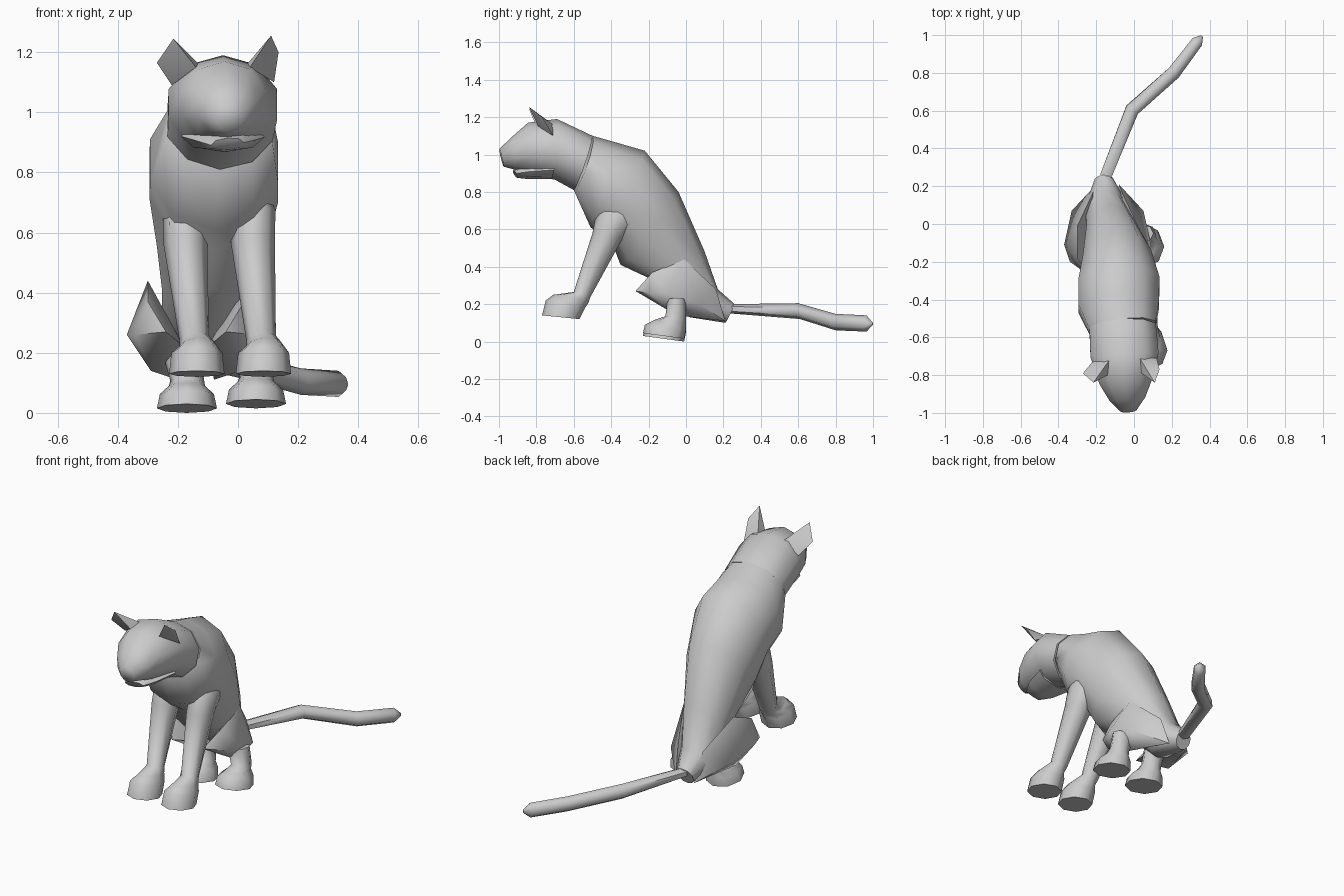
import bpy, bmesh
from math import sin, cos, pi, radians
from mathutils import Vector as V


def finish(name, bm):
    bmesh.ops.recalc_face_normals(bm, faces=bm.faces[:])
    me = bpy.data.meshes.new(name)
    bm.to_mesh(me)
    bm.free()
    ob = bpy.data.objects.new(name, me)
    bpy.context.collection.objects.link(ob)
    return ob


def loft(name, rings, n=8):
    """rings: (x, first (y, z), opposite (y, z), half width)"""
    bm = bmesh.new()
    data = [(V((x, *a)), V((x, *b)), w) for x, a, b, w in rings]
    mids = [(a + b) / 2 for a, b, w in data]
    loops = []
    for i, (a, b, w) in enumerate(data):
        tan = mids[min(i + 1, len(mids) - 1)] - mids[max(i - 1, 0)]
        up = (a - b) / 2
        side = up.cross(tan).normalized() * w
        loops.append([bm.verts.new(mids[i] + up * cos(2 * pi * k / n) + side * sin(2 * pi * k / n))
                      for k in range(n)])
    for p, q in zip(loops, loops[1:]):
        for k in range(n):
            bm.faces.new((p[k], p[(k + 1) % n], q[(k + 1) % n], q[k]))
    bm.faces.new(loops[0])
    bm.faces.new(loops[-1])
    return finish(name, bm)


def hull(name, pts):
    bm = bmesh.new()
    for p in pts:
        bm.verts.new(p)
    bmesh.ops.convex_hull(bm, input=bm.verts[:])
    return finish(name, bm)


# Torso, from neck down to tail base
loft("torso", [
    (-0.06, (-0.50, 1.10), (-0.60, 0.81), 0.185),
    (-0.08, (-0.36, 1.06), (-0.51, 0.61), 0.225),
    (-0.08, (-0.22, 1.02), (-0.40, 0.54), 0.225),
    (-0.09, (-0.04, 0.80), (-0.35, 0.41), 0.19),
    (-0.12, (0.10, 0.48), (-0.20, 0.34), 0.14),
    (-0.15, (0.17, 0.28), (0.02, 0.13), 0.11),
    (-0.16, (0.26, 0.20), (0.21, 0.10), 0.05)], 10)

# Head with muzzle, and lower jaw below the mouth
loft("head", [
    (-0.06, (-0.50, 1.10), (-0.60, 0.81), 0.185),
    (-0.05, (-0.69, 1.19), (-0.70, 0.865), 0.19),
    (-0.045, (-0.845, 1.17), (-0.83, 0.89), 0.145),
    (-0.035, (-0.93, 1.095), (-0.92, 0.92), 0.10),
    (-0.03, (-0.998, 1.03), (-0.975, 0.935), 0.045)], 10)
loft("lower_jaw", [
    (-0.05, (-0.70, 0.97), (-0.72, 0.868), 0.14),
    (-0.045, (-0.84, 0.95), (-0.84, 0.868), 0.105),
    (-0.035, (-0.925, 0.915), (-0.90, 0.875), 0.055)])

# Ears
hull("left_ear", [(-0.215, -0.84, 1.245), (-0.27, -0.79, 1.165), (-0.22, -0.73, 1.09),
                  (-0.13, -0.72, 1.16), (-0.14, -0.80, 1.15)])
hull("right_ear", [(0.11, -0.84, 1.255), (0.135, -0.77, 1.20), (0.12, -0.71, 1.10),
                   (0.03, -0.71, 1.16), (0.04, -0.79, 1.15)])

# Legs: per side, x positions of paw and shoulder / foot
for side, paw, top, foot, s, dz in (("left", -0.137, -0.175, -0.17, -1, 0),
                                    ("right", 0.085, 0.05, 0.06, 1, 0.015)):
    loft(side + "_front_leg", [
        (paw, (-0.77, 0.14), (-0.57, 0.12), 0.092),
        (paw, (-0.75, 0.22), (-0.54, 0.18), 0.085),
        (paw, (-0.71, 0.25), (-0.52, 0.21), 0.058),
        ((paw * 3 + top) / 4, (-0.60, 0.265), (-0.51, 0.24), 0.05),
        (top, (-0.50, 0.58), (-0.34, 0.55), 0.073),
        (top, (-0.48, 0.68), (-0.25, 0.66), 0.075),
        (top - s * 0.02, (-0.40, 0.77), (-0.31, 0.74), 0.05)])
    loft(side + "_hind_foot", [
        (foot, (-0.23, 0.03 + dz), (-0.01, dz), 0.10),
        (foot, (-0.22, 0.075 + dz), (0.0, 0.05 + dz), 0.09),
        (foot, (-0.17, 0.10 + dz), (0.0, 0.08 + dz), 0.06),
        (foot, (-0.11, 0.12 + dz), (0.0, 0.11 + dz), 0.056),
        (foot - 0.02, (-0.10, 0.22), (0.0, 0.22), 0.065)])
    # Folded thigh
    hull(side + "_thigh", [(-0.14 + s * d, y, z) for d, y, z in (
        (0.23, -0.11, 0.26), (0.20, -0.20, 0.26), (0.19, 0.07, 0.20), (0.16, -0.01, 0.44),
        (0.16, -0.18, 0.37), (0.10, -0.27, 0.27), (0.08, 0.16, 0.28), (0.06, 0.21, 0.11),
        (0.15, -0.05, 0.14), (0.04, -0.12, 0.22))])

# Tail
loft("tail", [
    (-0.155, (0.24, 0.20), (0.24, 0.15), 0.035),
    (-0.01, (0.60, 0.205), (0.61, 0.12), 0.042),
    (0.21, (0.80, 0.148), (0.80, 0.06), 0.042),
    (0.335, (0.965, 0.14), (0.965, 0.053), 0.036),
    (0.36, (0.995, 0.105), (0.995, 0.085), 0.008)], 6)

# Smooth shading with sharp creases kept
for ob in bpy.context.scene.objects:
    ob.select_set(True)
    bpy.context.view_layer.objects.active = ob
bpy.ops.object.shade_smooth_by_angle(angle=radians(62))
